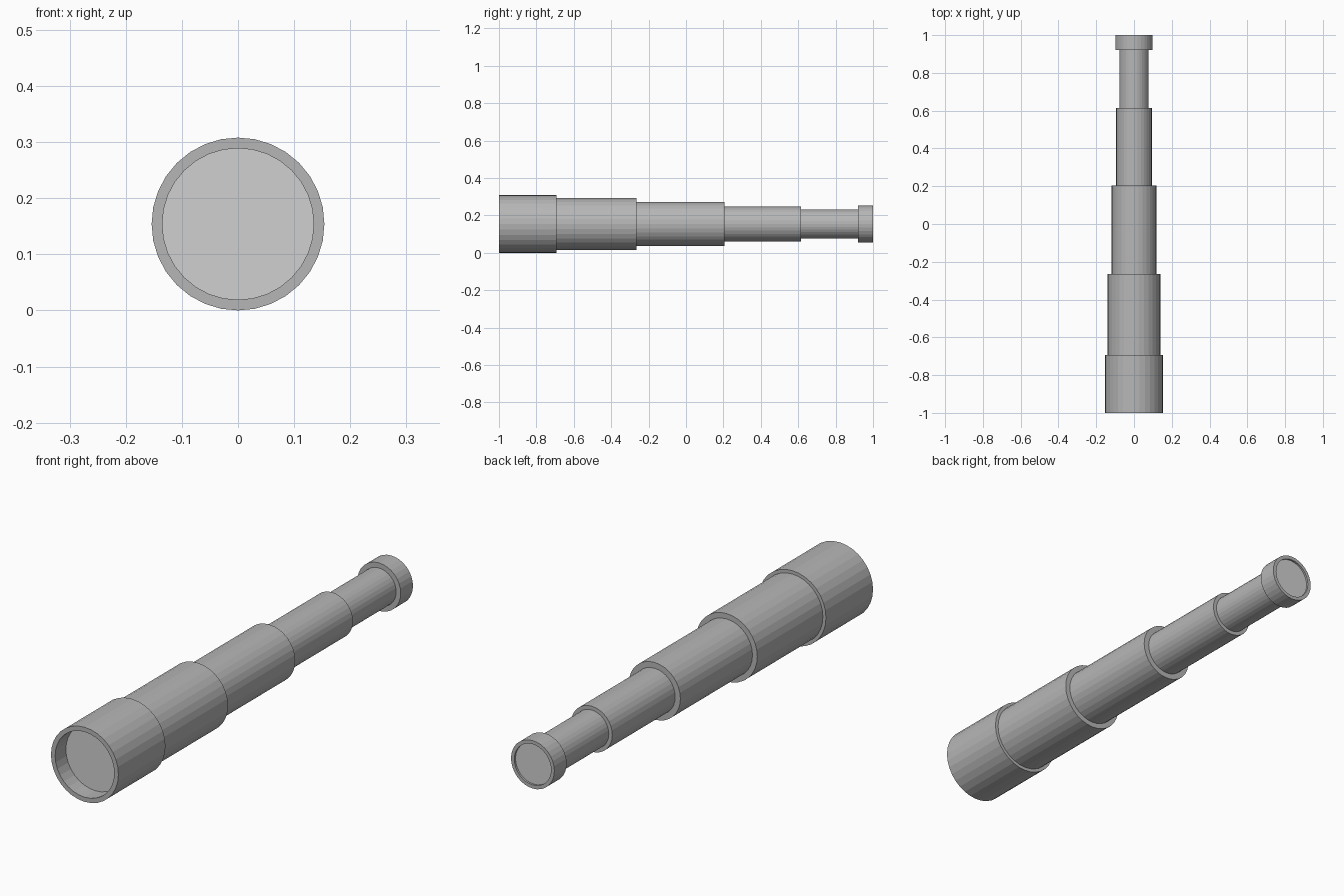
import bpy, bmesh, math

if "Cube" in bpy.data.objects:
    bpy.data.objects.remove(bpy.data.objects["Cube"])

SEGS = 32
AXIS_Z = 0.154


def material(name, c):
    m = bpy.data.materials.new(name)
    m.diffuse_color = (c, c, c, 1)
    m.use_nodes = True
    m.node_tree.nodes["Principled BSDF"].inputs["Base Color"].default_value = m.diffuse_color
    return m


body = material("body grey", 0.47)
glass = material("lens light grey", 0.63)


def finish(name, bm, mat):
    me = bpy.data.meshes.new(name)
    bm.to_mesh(me)
    bm.free()
    me.materials.append(mat)
    ob = bpy.data.objects.new(name, me)
    ob.location.z = AXIS_Z
    bpy.context.collection.objects.link(ob)
    return ob


def ring(bm, r, y):
    return [bm.verts.new((r * math.cos(a), y, r * math.sin(a)))
            for a in (2 * math.pi * i / SEGS for i in range(SEGS))]


def lathe(name, profile, mat):
    """Spin (radius, y) points around the y axis; points run so faces look outward."""
    bm = bmesh.new()
    rings = [ring(bm, r, y) for r, y in profile]
    for a, b in zip(rings, rings[1:]):
        for i in range(SEGS):
            j = (i + 1) % SEGS
            bm.faces.new((a[i], b[i], b[j], a[j]))
    return finish(name, bm, mat)


def disc(name, r, y, facing, mat):
    bm = bmesh.new()
    f = bm.faces.new(ring(bm, r, y))
    f.normal_update()
    if f.normal.y * facing < 0:
        f.normal_flip()
    return finish(name, bm, mat)


# Front barrel with recessed opening
lathe("front_barrel", [(0.135, -0.93), (0.135, -1.0), (0.154, -1.0),
                       (0.154, -0.693), (0.140, -0.693)], body)
disc("front_lens", 0.135, -0.93, -1, glass)

# Sliding tubes, each ending in a step down to the next one
stages = [(0.140, -0.693, -0.265), (0.118, -0.265, 0.205),
          (0.094, 0.205, 0.615), (0.078, 0.615, 0.92)]
for i, (r, y0, y1) in enumerate(stages):
    profile = [(r, y0), (r, y1)]
    if i + 1 < len(stages):
        profile.append((stages[i + 1][0], y1))
    lathe(f"sliding_tube_{i + 1}", profile, body)

# Eyepiece ring and its lens
lathe("eyepiece", [(0.078, 0.92), (0.099, 0.92), (0.099, 1.0),
                   (0.084, 1.0), (0.084, 0.992)], body)
disc("eye_lens", 0.084, 0.992, 1, glass)
